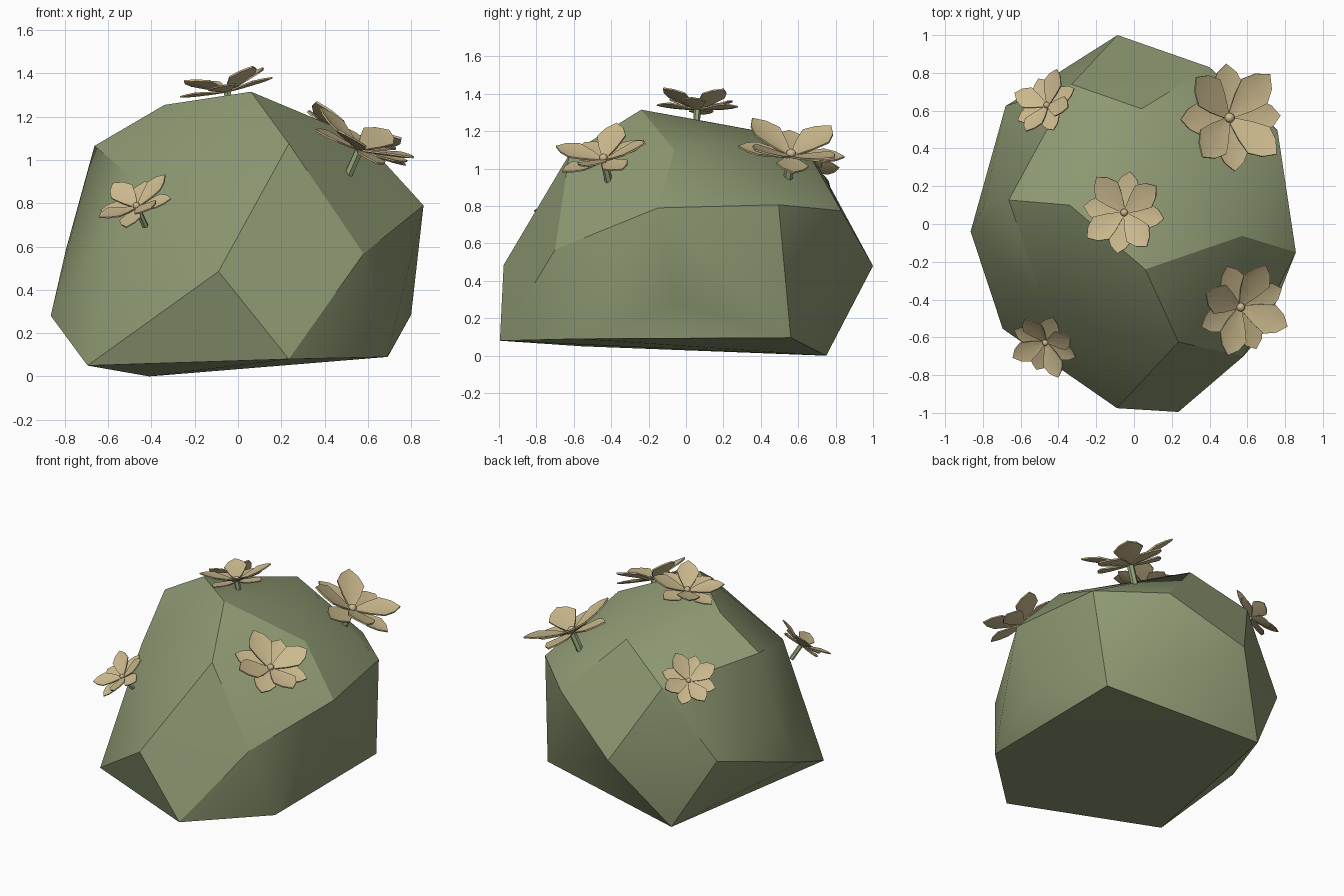
import bpy, bmesh, math
from mathutils import Vector, Matrix

if "Cube" in bpy.data.objects:
    bpy.data.objects.remove(bpy.data.objects["Cube"])


def material(name, rgb):
    m = bpy.data.materials.new(name)
    m.diffuse_color = (*rgb, 1)
    m.use_nodes = True
    m.node_tree.nodes["Principled BSDF"].inputs["Base Color"].default_value = m.diffuse_color
    return m


GREEN = material("bush_green", (0.27, 0.32, 0.17))
STEM = material("stem_green", (0.30, 0.38, 0.20))
SAND = material("petal_sand", (0.60, 0.49, 0.27))


def add_object(name, bm, mat, angle):
    bmesh.ops.recalc_face_normals(bm, faces=bm.faces)
    me = bpy.data.meshes.new(name)
    bm.to_mesh(me)
    bm.free()
    ob = bpy.data.objects.new(name, me)
    bpy.context.collection.objects.link(ob)
    me.materials.append(mat)
    bpy.ops.object.select_all(action='DESELECT')
    ob.select_set(True)
    bpy.context.view_layer.objects.active = ob
    bpy.ops.object.shade_smooth_by_angle(angle=math.radians(angle))
    return ob


# Faceted bush: convex hull over its corner points
corners = [
    (0.06, -0.24, 1.315), (0.235, -0.625, 1.075), (-0.09, -0.975, 0.485),
    (0.235, -0.995, 0.08), (-0.695, -0.555, 0.05), (-0.865, -0.04, 0.28),
    (0.857, -0.15, 0.79), (0.58, -0.70, 0.567), (0.80, -0.05, 0.285),
    (0.69, -0.57, 0.09), (0.695, 0.56, 0.096), (-0.41, 0.75, 0.0),
    (-0.087, 1.0, 0.48), (0.76, 0.495, 0.807), (0.40, 0.83, 0.775),
    (-0.68, 0.624, 0.49), (0.04, 0.61, 1.16), (0.574, -0.063, 1.10),
    (-0.484, -0.397, 0.915), (-0.663, 0.127, 1.065), (-0.34, 0.10, 1.254),
    (-0.795, 0.09, 0.585), (-0.33, 0.74, 0.96)]
bm = bmesh.new()
for c in corners:
    bm.verts.new(c)
bmesh.ops.convex_hull(bm, input=bm.verts)
add_object("bush", bm, GREEN, 28)


def petal(bm, length, lift, turn, frame):
    """Pointed, slightly folded leaf shape with a little thickness."""
    rows = [(0.05, 0.05), (0.35, 0.20), (0.62, 0.30), (0.84, 0.19)]
    t = 0.016 * length
    place = frame @ Matrix.Rotation(turn, 4, 'Z') @ Matrix.Rotation(-lift, 4, 'Y')

    def vert(x, y, z):
        return bm.verts.new(place @ Vector((x * length, y * length, z * length)))

    layers = []
    for off in (t / length, -t / length):
        ring = [[vert(x, s * w, 0.16 * w * abs(s) + off + 0.05 * x * x)
                 for s in (-1, 0, 1)] for x, w in rows]
        layers.append((ring, vert(1, 0, 0.06 + off)))
    for ring, tip in layers:
        for a, b in zip(ring, ring[1:]):
            for i in (0, 1):
                bm.faces.new((a[i], a[i + 1], b[i + 1], b[i]))
        for i in (0, 1):
            bm.faces.new((ring[-1][i], ring[-1][i + 1], tip))
    # rim joining upper and lower sheets
    outline = [[r[0] for r in ring] + [tip] + [r[2] for r in reversed(ring)] + [ring[0][1]]
               for ring, tip in layers]
    n = len(outline[0])
    for i in range(n):
        j = (i + 1) % n
        bm.faces.new((outline[0][i], outline[0][j], outline[1][j], outline[1][i]))


# Flowers: name, centre, axis, petal length, angle of first raised petal
flowers = [
    ("top", (-0.05, 0.06, 1.315), (-0.2, 0.05, 1), 0.245, 36),
    ("back_left", (-0.457, 0.625, 1.0), (-0.5, 0.45, 0.74), 0.20, 60),
    ("front_left", (-0.466, -0.624, 0.78), (-0.35, -0.5, 0.8), 0.20, 30),
    ("back_right", (0.50, 0.56, 1.065), (0.38, 0.12, 0.9), 0.32, 50),
    ("front_right", (0.56, -0.438, 1.045), (0.4, -0.2, 0.9), 0.275, 65),
]
for name, centre, axis, size, phase in flowers:
    axis = Vector(axis).normalized()
    side = Vector((1, 0, 0))
    side = (side - axis * side.dot(axis)).normalized()
    frame = Matrix((side, axis.cross(side), axis)).transposed().to_4x4()
    frame.translation = centre

    # four raised petals alternating with four flatter ones
    bm = bmesh.new()
    for k in range(8):
        raised = k % 2 == 0
        petal(bm, size * (1.0 if raised else 0.9), math.radians(16 if raised else 2),
              math.radians(phase + 45 * k), frame)
    add_object(name + "_flower_petals", bm, SAND, 30)

    # round bud in the middle
    bm = bmesh.new()
    bmesh.ops.create_uvsphere(bm, u_segments=10, v_segments=6, radius=0.085 * size,
                              matrix=frame @ Matrix.Translation((0, 0, 0.05 * size)))
    add_object(name + "_flower_bud", bm, SAND, 60)

    # short stem down into the bush
    bm = bmesh.new()
    bmesh.ops.create_cone(bm, cap_ends=True, segments=6, radius1=0.075 * size,
                          radius2=0.075 * size, depth=0.55 * size,
                          matrix=frame @ Matrix.Translation((0, 0, -0.275 * size)))
    add_object(name + "_flower_stem", bm, STEM, 30)
